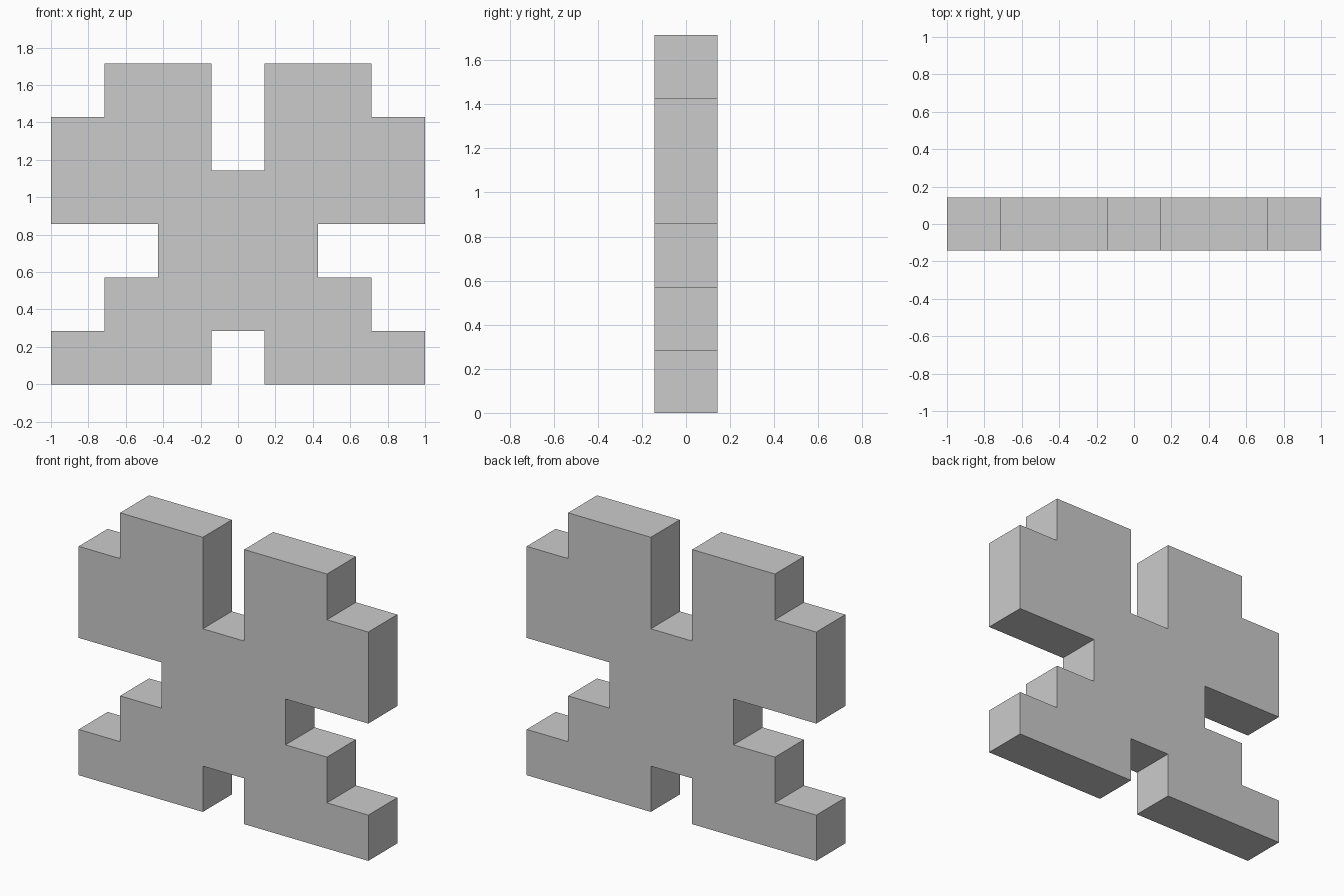
import bpy, bmesh
from mathutils import Vector

if "Cube" in bpy.data.objects:
    bpy.data.objects.remove(bpy.data.objects["Cube"])

U = 2 / 7  # one grid cell: the model is 7 cells wide, 6 tall, 1 thick

# Right half of the stepped outline, in cells, from bottom notch to top notch
half = [(.5, 1), (.5, 0), (3.5, 0), (3.5, 1), (2.5, 1), (2.5, 2), (1.5, 2),
        (1.5, 3), (3.5, 3), (3.5, 5), (2.5, 5), (2.5, 6), (.5, 6), (.5, 4)]
outline = half + [(-x, z) for x, z in reversed(half)]

# Front face, extruded backwards into a solid plate
bm = bmesh.new()
front = bm.faces.new([bm.verts.new((x * U, -U / 2, z * U)) for x, z in outline])
result = bmesh.ops.extrude_face_region(bm, geom=[front], use_keep_orig=True)
back_verts = [g for g in result["geom"] if isinstance(g, bmesh.types.BMVert)]
bmesh.ops.translate(bm, verts=back_verts, vec=Vector((0, U, 0)))
bmesh.ops.recalc_face_normals(bm, faces=bm.faces)

mesh = bpy.data.meshes.new("stepped_plate")
bm.to_mesh(mesh)
bm.free()
plate = bpy.data.objects.new("stepped_plate", mesh)
bpy.context.collection.objects.link(plate)
